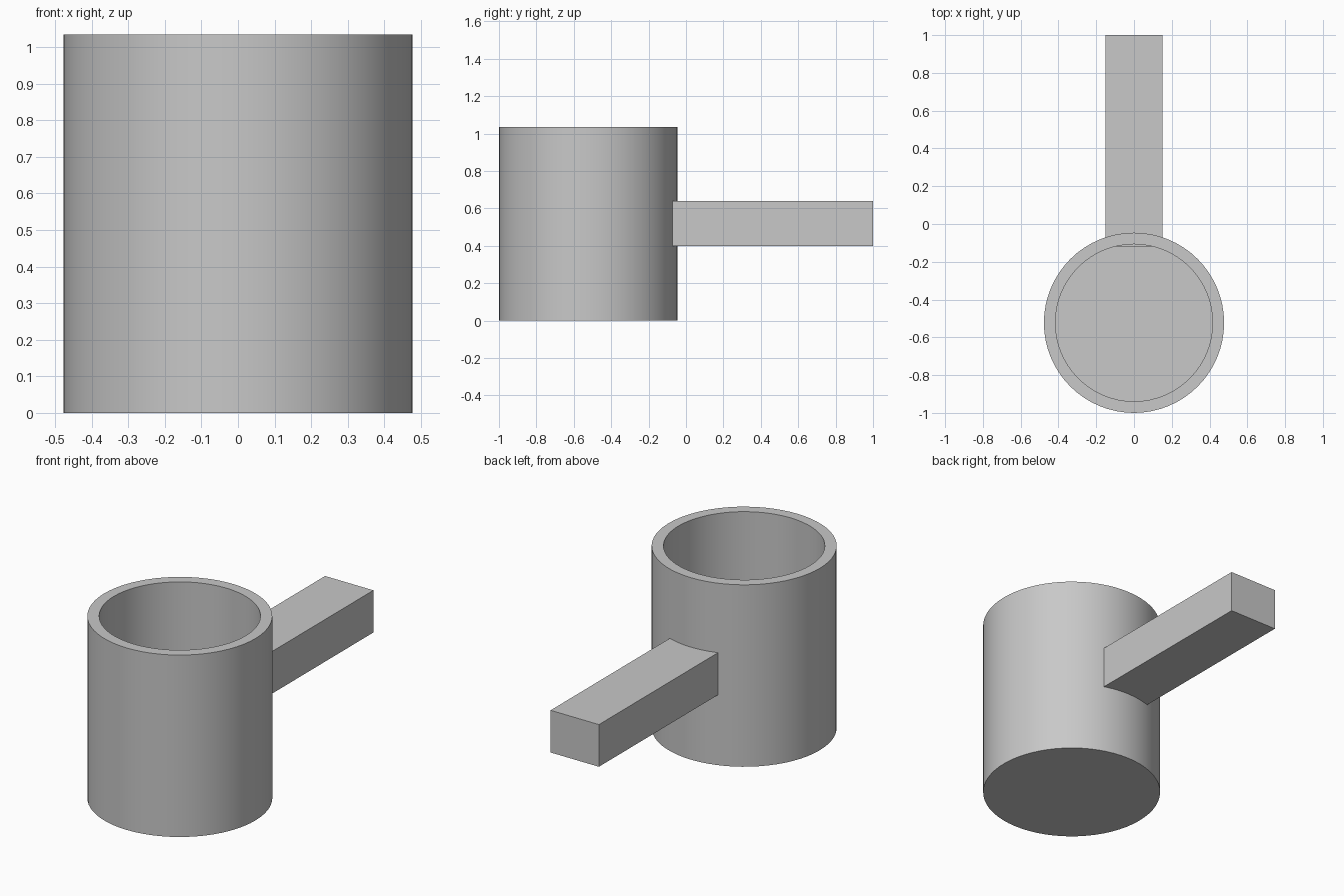
import bpy
import bmesh
import math

if "Cube" in bpy.data.objects:
    bpy.data.objects.remove(bpy.data.objects["Cube"], do_unlink=True)

# One plain grey for the whole mug
grey = bpy.data.materials.new("plain grey")
grey.use_nodes = True
COLOUR = (0.58, 0.58, 0.58, 1)
grey.diffuse_color = COLOUR
grey.node_tree.nodes["Principled BSDF"].inputs["Base Color"].default_value = COLOUR

SEGMENTS = 64
RADIUS, INNER, HEIGHT, FLOOR = 0.477, 0.416, 1.035, 0.06
CUP_Y = RADIUS - 1


def add_object(name, bm):
    bmesh.ops.recalc_face_normals(bm, faces=bm.faces)
    mesh = bpy.data.meshes.new(name)
    bm.to_mesh(mesh)
    bm.free()
    mesh.materials.append(grey)
    obj = bpy.data.objects.new(name, mesh)
    bpy.context.collection.objects.link(obj)
    return obj


# Cup: stacked rings bridged from the outer base, over the rim, to the inner floor
bm = bmesh.new()
rings = []
for radius, z in ((RADIUS, 0), (RADIUS, HEIGHT), (INNER, HEIGHT), (INNER, FLOOR)):
    angles = [math.tau * i / SEGMENTS for i in range(SEGMENTS)]
    rings.append([bm.verts.new((radius * math.cos(a), radius * math.sin(a), z)) for a in angles])
for low, high in zip(rings, rings[1:]):
    for i in range(SEGMENTS):
        j = (i + 1) % SEGMENTS
        bm.faces.new((low[i], low[j], high[j], high[i]))
bm.faces.new(rings[0])
bm.faces.new(rings[-1])
cup = add_object("cup", bm)
cup.location.y = CUP_Y
bpy.ops.object.select_all(action="DESELECT")
cup.select_set(True)
bpy.context.view_layer.objects.active = cup
bpy.ops.object.shade_smooth_by_angle(angle=math.radians(30))

# Handle: straight bar whose end passes just through the cup wall
bm = bmesh.new()
bmesh.ops.create_cube(bm, size=1)
bmesh.ops.scale(bm, vec=(0.304, 1.12, 0.24), verts=bm.verts)
handle = add_object("handle", bm)
handle.location = (0, 0.44, 0.52)
